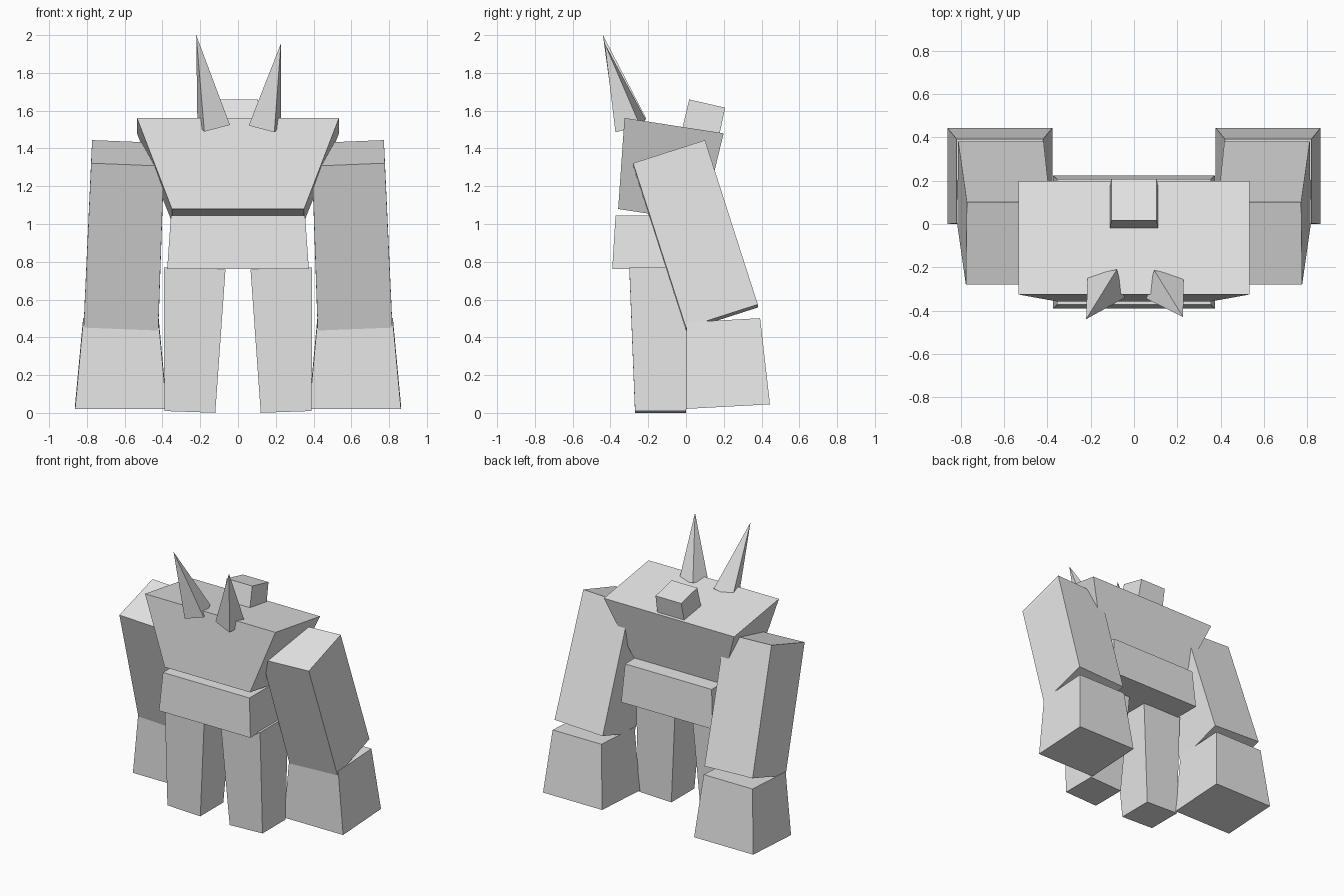
import bpy
import bmesh
from math import radians
from mathutils import Euler, Matrix, Vector

default_cube = bpy.data.objects.get("Cube")
if default_cube:
    bpy.data.objects.remove(default_cube, do_unlink=True)

stone = bpy.data.materials.new("plain_grey")
stone.use_nodes = True
grey = (0.8, 0.8, 0.8, 1.0)
stone.diffuse_color = grey
stone.node_tree.nodes["Principled BSDF"].inputs["Base Color"].default_value = grey


def block(name, centre, bottom, top, height, tilt=(0, 0, 0)):
    """Four-sided block whose bottom and top (width, depth) differ; tilt in degrees."""
    bm = bmesh.new()
    bmesh.ops.create_cube(bm, size=1)
    for v in bm.verts:
        width, depth = top if v.co.z > 0 else bottom
        v.co = Vector((v.co.x * width, v.co.y * depth, v.co.z * height))
    # a zero-sized top closes into a point
    bmesh.ops.remove_doubles(bm, verts=bm.verts, dist=0.0001)
    turn = Euler([radians(a) for a in tilt]).to_matrix().to_4x4()
    bm.transform(Matrix.Translation(centre) @ turn)
    bmesh.ops.recalc_face_normals(bm, faces=bm.faces)
    mesh = bpy.data.meshes.new(name)
    bm.to_mesh(mesh)
    bm.free()
    mesh.materials.append(stone)
    obj = bpy.data.objects.new(name, mesh)
    bpy.context.scene.collection.objects.link(obj)
    return obj


def paired(name, side, centre, bottom, top, height, tilt=(0, 0, 0)):
    """Block given for the left (+x) side, mirrored when side is -1."""
    x, y, z = centre
    rx, ry, rz = tilt
    label = "left_" if side > 0 else "right_"
    return block(label + name, (side * x, y, z), bottom, top, height,
                 (rx, side * ry, side * rz))


# Body: chest, waist and head
block("chest", (0, -0.1, 1.283), (0.7, 0.45), (1.07, 0.531), 0.481, (-8.8, 0, 0))
block("waist", (0, -0.083, 0.903), (0.75, 0.615), (0.71, 0.58), 0.283)
block("head", (0, 0.09, 1.54), (0.225, 0.2), (0.21, 0.195), 0.2, (-12.8, 0, 0))

# Limbs on both sides
for side in (1, -1):
    paired("leg", side, (0.242, -0.135, 0.385), (0.27, 0.27), (0.325, 0.33),
           0.76, (0, -2, 0))
    paired("arm", side, (0.6, 0.05, 0.94), (0.395, 0.4), (0.385, 0.4),
           0.915, (17.8, -2.3, 0))
    paired("hand", side, (0.62, 0.21, 0.262), (0.485, 0.445), (0.4, 0.39),
           0.458, (3.1, 0, 0))

# Horns: slim pyramids leaning forward and outward
horn = {"bottom": (0.143, 0.14), "top": (0, 0), "tilt": (14.5, 14.3, -12)}
paired("horn", 1, (0.185, -0.362, 1.738), height=0.464, **horn)
paired("horn", -1, (0.175, -0.365, 1.762), height=0.508, **horn)
